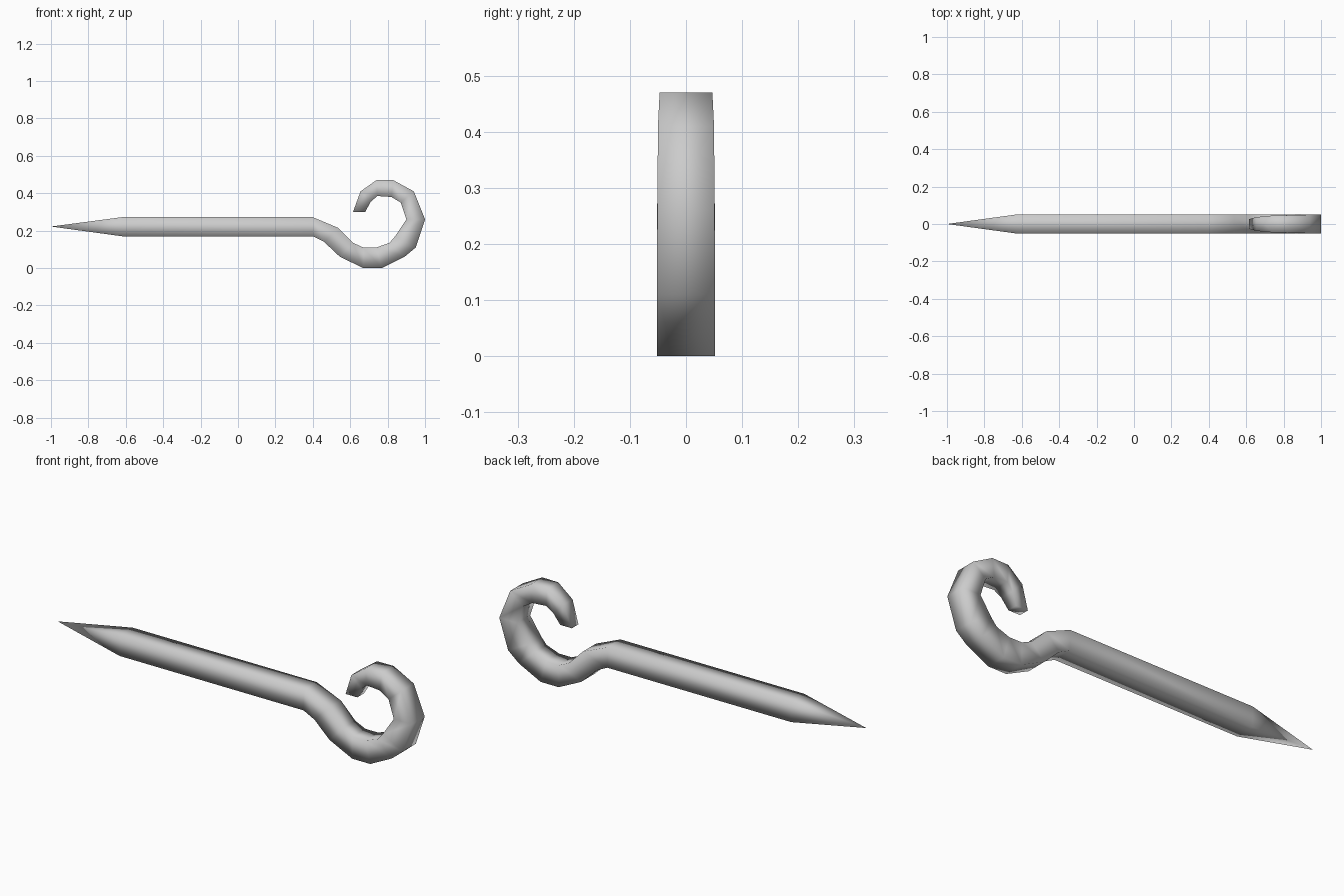
import bpy
import bmesh

cube = bpy.data.objects.get("Cube")
if cube:
    bpy.data.objects.remove(cube, do_unlink=True)

# Plain grey metal
steel = bpy.data.materials.new("grey metal")
steel.use_nodes = True
colour = (0.6, 0.6, 0.6, 1)
steel.diffuse_color = colour
steel.node_tree.nodes["Principled BSDF"].inputs["Base Color"].default_value = colour

# Square sections along the bar: outer (x, z), inner (x, z), half width
sections = [
    ((-0.62, 0.17), (-0.62, 0.272), 0.052),   # start of shank
    ((0.40, 0.17), (0.40, 0.272), 0.052),     # end of shank
    ((0.46, 0.14), (0.535, 0.215), 0.052),    # downward bend
    ((0.545, 0.06), (0.615, 0.135), 0.052),
    ((0.67, 0.0), (0.67, 0.11), 0.052),       # bottom of hook
    ((0.77, 0.0), (0.74, 0.11), 0.052),
    ((0.89, 0.06), (0.81, 0.135), 0.052),
    ((0.95, 0.11), (0.84, 0.17), 0.052),
    ((1.0, 0.26), (0.90, 0.26), 0.051),       # far side of hook
    ((0.94, 0.41), (0.87, 0.35), 0.05),
    ((0.83, 0.47), (0.82, 0.38), 0.047),      # top of hook
    ((0.74, 0.47), (0.745, 0.385), 0.045),
    ((0.655, 0.41), (0.71, 0.355), 0.037),
    ((0.615, 0.30), (0.68, 0.30), 0.026),     # hook end
]

bm = bmesh.new()


def ring(outer, inner, w):
    corners = ((outer, -w), (outer, w), (inner, w), (inner, -w))
    return [bm.verts.new((p[0], y, p[1])) for p, y in corners]


rings = [ring(*s) for s in sections]

# Pointed tip
tip = bm.verts.new((-1, 0, 0.222))
for i in range(4):
    bm.faces.new((tip, rings[0][i], rings[0][i - 1]))

# Shank and hook walls
for a, b in zip(rings, rings[1:]):
    for i in range(4):
        bm.faces.new((a[i - 1], a[i], b[i], b[i - 1]))

# Hook end cap
bm.faces.new(rings[-1])
bmesh.ops.recalc_face_normals(bm, faces=bm.faces[:])
for face in bm.faces:
    face.smooth = True

mesh = bpy.data.meshes.new("hooked_spike")
bm.to_mesh(mesh)
bm.free()
mesh.materials.append(steel)
spike = bpy.data.objects.new("hooked_spike", mesh)
bpy.context.collection.objects.link(spike)
